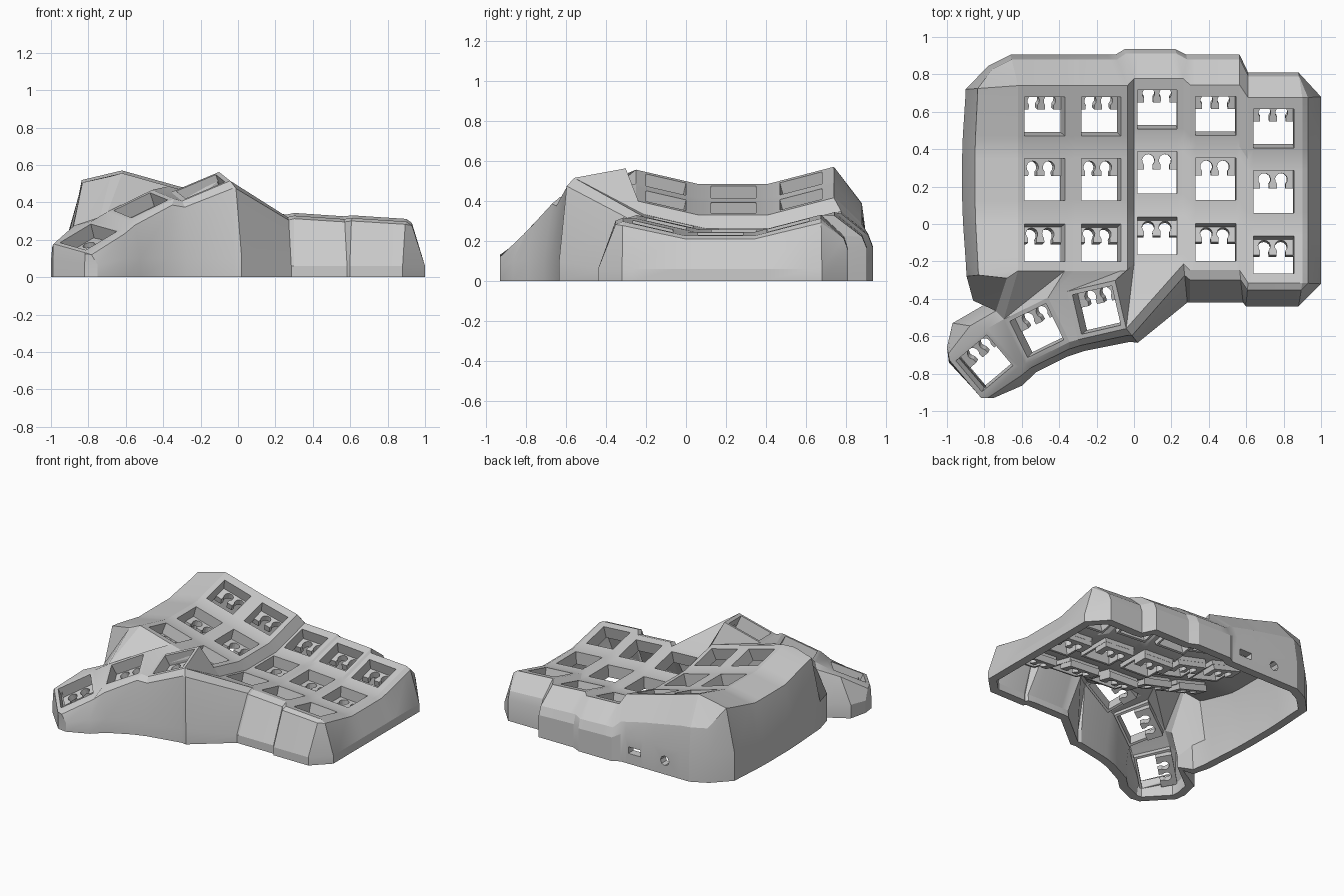
import bpy, bmesh
from math import cos, sin, radians
from mathutils import Vector

cube = bpy.data.objects.get("Cube")
if cube:
    bpy.data.objects.remove(cube)

grey = bpy.data.materials.new("plain_grey")
grey.use_nodes = True
grey.diffuse_color = (0.6, 0.6, 0.6, 1)
grey.node_tree.nodes["Principled BSDF"].inputs["Base Color"].default_value = (0.6, 0.6, 0.6, 1)


def make_object(name, bm):
    mesh = bpy.data.meshes.new(name)
    bm.to_mesh(mesh)
    bm.free()
    obj = bpy.data.objects.new(name, mesh)
    bpy.context.collection.objects.link(obj)
    mesh.materials.append(grey)
    return obj


bm = bmesh.new()
holes = []  # four corners of every key opening: fl, fr, br, bl

# Key well: five curved columns of three openings
# Each column: four x stations, left and right height, shift in y
columns = [
    ((-.62, -.585, -.37, -.335), .485, .405, 0),
    ((-.315, -.28, -.07, -.035), .40, .33, 0),
    ((0, .02, .23, .265), .262, .25, .037),
    ((.30, .33, .545, .565), .258, .24, .003),
    ((.61, .64, .855, .90), .245, .226, -.065),
]
rows = (-.25, -.2, 0, .06, .125, .35, .41, .47, .68, .74)


def row_rise(y):
    return max(0, .06 - y) * .23 + max(0, y - .41) * .26


grid = []
for xs, z_left, z_right, shift in columns:
    for x in xs:
        t = (x - xs[0]) / (xs[3] - xs[0])
        z = z_left + (z_right - z_left) * t
        grid.append([bm.verts.new((x, y + shift, z + row_rise(y))) for y in rows])

for i in range(len(grid) - 1):
    for j in range(len(rows) - 1):
        quad = (grid[i][j], grid[i + 1][j], grid[i + 1][j + 1], grid[i][j + 1])
        if i % 4 == 1 and j % 3 == 1:
            holes.append([v.co.copy() for v in quad])
        else:
            bm.faces.new(quad)


# Thumb cluster: three tilted frames
def thumb_frame(centre, angle, slope):
    c, s = cos(radians(angle)), sin(radians(angle))
    rings = []
    for half in (.132, .108):
        ring = []
        for a, b in ((-1, -1), (1, -1), (1, 1), (-1, 1)):
            u, v = a * half, b * half
            ring.append(bm.verts.new((centre[0] + u * c - v * s,
                                      centre[1] + u * s + v * c,
                                      centre[2] + slope * u + .18 * v)))
        rings.append(ring)
    outer, inner = rings
    for k in range(4):
        n = (k + 1) % 4
        bm.faces.new((outer[k], outer[n], inner[n], inner[k]))
    holes.append([v.co.copy() for v in inner])
    return outer


t1 = thumb_frame((-.20, -.46, .485), 13, .41)
t2 = thumb_frame((-.52, -.57, .385), 26, .44)
t3 = thumb_frame((-.80, -.745, .215), 40, .46)
for low, high in ((t3, t2), (t2, t1)):
    bm.faces.new((low[1], high[0], high[3], low[2]))

# Bridge between the thumb cluster and the front of the key well
near = [t2[3], t2[2], t1[3], t1[2], t1[1]]
far = [grid[i][0] for i in range(12)]
a = 0
for j in range(len(far) - 1):
    if j in (2, 4, 6, 8):
        bm.faces.new((near[a], near[a + 1], far[j]))
        a += 1
    bm.faces.new((near[a], far[j + 1], far[j]))

# Outer wall: stations of rim vertex, ground point and section style
# Style: outward share and height share of the shoulder, height of the foot
front, side = (.3, .95, .06), (.3, .93, .06)
back, left, thumb = (.85, .68, .2), (.77, .91, .2), (.5, .92, .1)
stations = []


def station(v, x, y, style):
    stations.append((v, x, y, style))


front_x = {15: .583, 16: .598}
back_x = {6: -.14, 7: -.1, 8: -.05, 10: .19, 11: .22, 12: .28}

station(grid[19][0], .88, -.44, front)
for i in range(18, 11, -1):
    station(grid[i][0], front_x.get(i, grid[i][0].co.x), -.44 if i > 15 else -.42, front)
station(grid[11][0], .285, -.42, front)
for v, x, y in ((t1[1], .02, -.635), (t1[1], -.02, -.63), (t1[0], -.27, -.68),
                (t2[1], -.36, -.71), (t2[0], -.52, -.79), (t3[1], -.60, -.865),
                (t3[0], -.75, -.93), (t3[0], -.82, -.92), (t3[3], -.99, -.74),
                (t3[3], -1, -.66), (t3[2], -.97, -.53), (t2[3], -.78, -.42)):
    station(v, x, y, thumb)
station(grid[0][0], -.86, -.41, (.25, .97, .2))
station(grid[0][0], -.895, -.28, left)
for v in grid[0][1:9]:
    station(v, -.92 + .1 * (v.co.y - .25) ** 2, v.co.y, left)
station(grid[0][9], -.9, .72, left)
station(grid[0][9], -.78, .845, back)
station(grid[0][9], -.66, .905, back)
for i in range(1, 19):
    station(grid[i][9], back_x.get(i, grid[i][9].co.x), (.905, .905, .935, .905, .81)[i // 4], back)
station(grid[19][9], .88, .81, back)
station(grid[19][9], 1, .68, side)
for v in grid[19][8:0:-1]:
    station(v, 1, v.co.y, side)
station(grid[19][0], 1, -.32, side)

sections = []
for v, x, y, (out, drop, foot) in stations:
    p = v.co
    sections.append((v,
                     bm.verts.new((p.x + (x - p.x) * out, p.y + (y - p.y) * out, p.z * drop)),
                     bm.verts.new((x, y, min(foot, p.z * .5))),
                     bm.verts.new((x, y, 0))))
foot_faces = []
for k, s in enumerate(sections):
    n = sections[(k + 1) % len(sections)]
    for r in range(3):
        corners = [s[r], s[r + 1], n[r + 1]]
        if n[r] is not s[r]:
            corners.append(n[r])
        face = bm.faces.new(corners)
        if r == 2:
            foot_faces.append(face)

# Two connector ports through the back wall
for x_mid, x_port, half_w, half_h, is_round in ((-.4775, -.46, .035, .035, True),
                                                (-.21, -.215, .05, .024, False)):
    face = min(foot_faces, key=lambda f: (f.calc_center_median() - Vector((x_mid, .905, .1))).length)
    foot_faces.remove(face)
    bmesh.ops.inset_individual(bm, faces=[face], thickness=.03)
    mid = face.calc_center_median()
    ring, edges = list(face.verts), list(face.edges)
    bm.faces.remove(face)
    if is_round:
        ring += [bmesh.utils.edge_split(e, e.verts[0], .5)[1] for e in edges]
    reach_x = max(abs(v.co.x - mid.x) for v in ring)
    reach_z = max(abs(v.co.z - mid.z) for v in ring)
    for v in ring:
        d = Vector(((v.co.x - mid.x) / reach_x, 0, (v.co.z - mid.z) / reach_z))
        if is_round:
            d.normalize()
        v.co = (x_port + d.x * half_w, v.co.y, .1 + d.z * half_h)

# Outward normals, then thickness towards the inside
bmesh.ops.recalc_face_normals(bm, faces=bm.faces[:])
bm.normal_update()
if grid[0][0].link_faces[0].normal.z < 0:
    bmesh.ops.reverse_faces(bm, faces=bm.faces[:])
shell = make_object("case_shell", bm)
solid = shell.modifiers.new("wall_thickness", "SOLIDIFY")
solid.thickness = .06
solid.offset = -1
bpy.ops.object.select_all(action="DESELECT")
shell.select_set(True)
bpy.context.view_layer.objects.active = shell
bpy.ops.object.modifier_apply(modifier=solid.name)
bpy.ops.object.shade_smooth_by_angle(angle=radians(20))

# Switch sockets: a plate with two round notches under the back of each opening
outline = [(-.122, .128), (-.122, .018)]
for cx in (-.045, .045):
    outline.append((cx - .024, .018))
    for k in range(11):
        t = radians(225 - 27 * k)
        outline.append((cx + .033 * cos(t), .066 + .033 * sin(t)))
    outline.append((cx + .024, .018))
outline += [(.122, .018), (.122, .128)]


def prism(bm, loops):
    # Closed band of quads through matching loops of points
    rings = [[bm.verts.new(p) for p in loop] for loop in loops]
    for s, r in zip(rings, rings[1:]):
        for k in range(len(s)):
            m = (k + 1) % len(s)
            bm.faces.new((s[k], r[k], r[m], s[m]))
    return rings


plates, collars = bmesh.new(), bmesh.new()
for hole in holes:
    fl, fr, br, bl = hole
    mid = (fl + fr + br + bl) / 4
    u = (fr + br - fl - bl).normalized()
    n = u.cross(br + bl - fl - fr).normalized()
    v = n.cross(u)
    top, low = prism(plates, [[mid + u * p + v * q - n * depth for p, q in outline]
                              for depth in (.08, .125)])
    plates.faces.new(top)
    plates.faces.new(low[::-1])

    # Collar that deepens the opening down to the plate
    prism(collars, [[mid + (p - mid) * scale - n * depth for p in hole]
                    for scale, depth in ((1, .03), (1, .09), (1.15, .09), (1.15, .03), (1, .03))])

bmesh.ops.remove_doubles(collars, verts=collars.verts[:], dist=.0001)
for name, part in (("switch_sockets", plates), ("opening_collars", collars)):
    bmesh.ops.recalc_face_normals(part, faces=part.faces[:])
    make_object(name, part)
